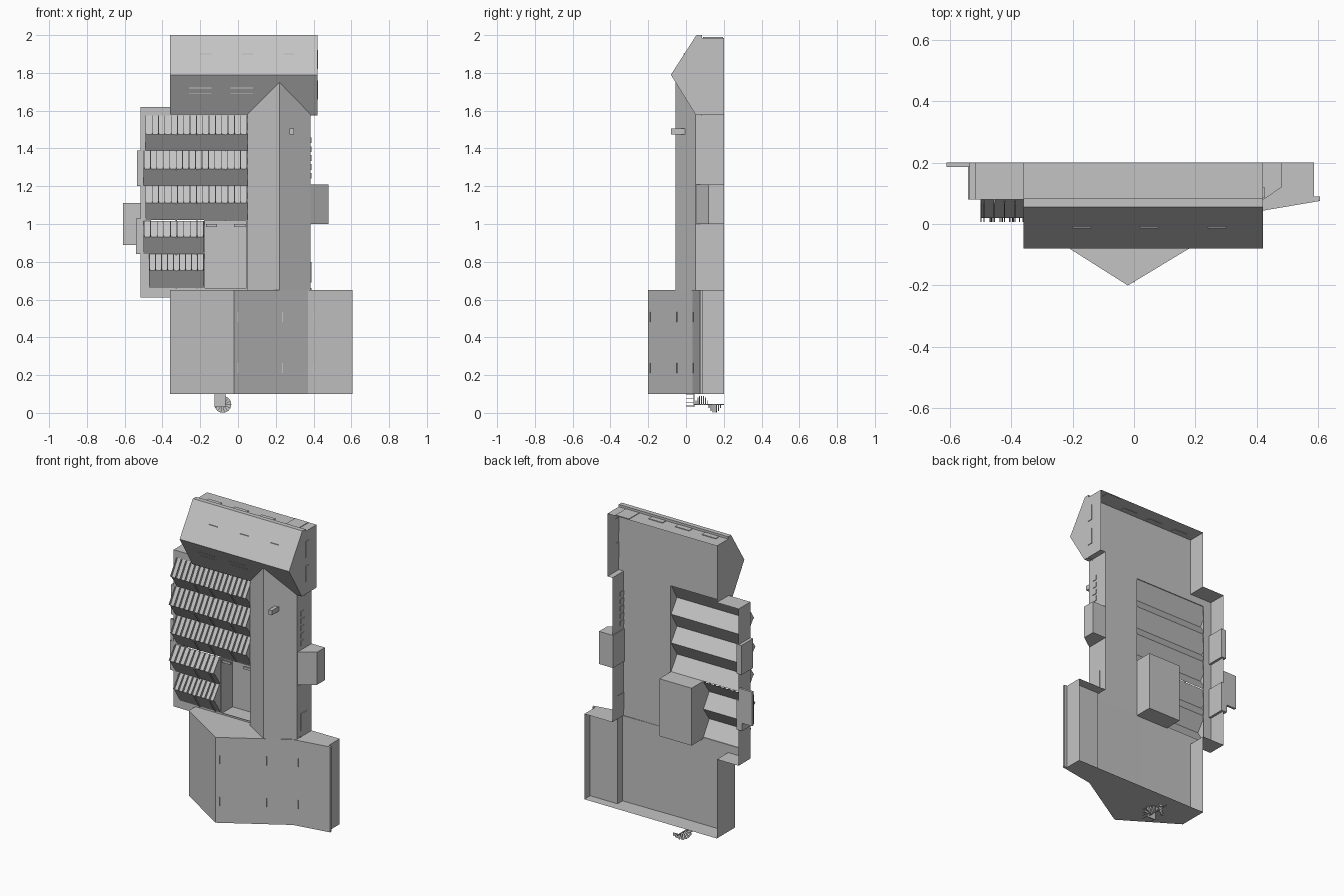
import bpy, bmesh, math
from mathutils import Vector

cube = bpy.data.objects.get("Cube")
if cube:
    bpy.data.objects.remove(cube, do_unlink=True)

grey = bpy.data.materials.new("plain_grey")
grey.use_nodes = True
grey.diffuse_color = (0.55, 0.55, 0.55, 1)
grey.node_tree.nodes["Principled BSDF"].inputs["Base Color"].default_value = grey.diffuse_color


def finish(name, bm):
    bmesh.ops.recalc_face_normals(bm, faces=bm.faces)
    mesh = bpy.data.meshes.new(name)
    bm.to_mesh(mesh)
    bm.free()
    mesh.materials.append(grey)
    obj = bpy.data.objects.new(name, mesh)
    bpy.context.collection.objects.link(obj)
    return obj


def add_prism(bm, axis, points, a, b, closed=True, caps=True):
    """Extrude a 2D profile along an axis; the points use the other two axes in order."""
    def place(p, t):
        c = list(p)
        c.insert("xyz".index(axis), t)
        return bm.verts.new(c)
    low = [place(p, a) for p in points]
    high = [place(p, b) for p in points]
    n = len(points)
    for i in range(n if closed else n - 1):
        j = (i + 1) % n
        bm.faces.new((low[i], low[j], high[j], high[i]))
    if caps:
        bm.faces.new(low)
        bm.faces.new(high)


def prism(name, *args, **kw):
    bm = bmesh.new()
    add_prism(bm, *args, **kw)
    return finish(name, bm)


def add_box(bm, x0, x1, y0, y1, z0, z1):
    add_prism(bm, "z", [(x0, y0), (x1, y0), (x1, y1), (x0, y1)], z0, z1)


def boxes(name, items):
    bm = bmesh.new()
    for item in items:
        add_box(bm, *item)
    return finish(name, bm)


DECK, BACK = 0.085, 0.2

# Perimeter walls, an open ribbon that leaves the back hollow
outline = [(-0.36, 1.985), (0.42, 1.985), (0.42, 1.58), (0.385, 1.58), (0.385, 0.65),
           (0.585, 0.65), (0.585, 0.1), (-0.36, 0.1), (-0.36, 0.61), (-0.515, 0.61),
           (-0.515, 1.62), (-0.36, 1.62)]
prism("perimeter_walls", "y", [(x, z) for x, z in outline], 0.08, BACK, caps=False)

# Deck plates around the openings
boxes("deck", [(x0, x1, 0.08, DECK, z0, z1) for x0, x1, z0, z1 in (
    (-0.36, 0.42, 1.575, 1.985), (0.05, 0.385, 0.65, 1.575), (-0.515, -0.46, 0.61, 1.62),
    (-0.46, -0.36, 1.575, 1.62), (-0.46, -0.36, 0.61, 0.66), (-0.36, 0.39, 0.1, 0.66))])

# Big roofs
prism("upper_roof", "x", [(DECK, 1.58), (0.05, 1.58), (-0.08, 1.79), (0.055, 2.0),
                          (DECK, 2.0)], -0.36, 0.42)
prism("middle_roof", "z", [(0.05, 0.08), (0.05, 0.05), (0.22, -0.055), (0.385, 0.05),
                           (0.385, 0.08)], 0.65, 1.75)
prism("lower_roof", "z", [(-0.36, 0.08), (-0.36, 0.015), (-0.02, -0.2), (0.37, 0.035),
                          (0.605, 0.075), (0.605, 0.09), (0.39, 0.09)], 0.1, 0.65)
boxes("wing_soffit", [(0.39, 0.585, 0.09, 0.14, 0.1, 0.65)])

# Sawtooth skylights, hollow behind, with fins and glazing bars
teeth = [(1.575, 1.475, 1.39, -0.49, 0.05), (1.39, 1.29, 1.205, -0.5, 0.05),
         (1.205, 1.11, 1.02, -0.49, 0.05), (1.015, 0.93, 0.84, -0.5, -0.18),
         (0.84, 0.755, 0.66, -0.47, -0.18)]
shell, fins, bars = bmesh.new(), bmesh.new(), bmesh.new()
for top, ridge, low, x0, x1 in teeth:
    add_prism(shell, "x", [(0.08, top), (0.02, ridge), (0.08, low)], x0, x1, closed=False)
    count = round((x1 - x0) / 0.034)
    for i in range(count + 1):
        x = x0 + (x1 - x0 - 0.004) * i / count
        add_prism(fins, "x", [(0.08, top), (0.02, ridge), (0.007, ridge + 0.008),
                              (0.067, top)], x, x + 0.004)
    for x in (-0.33, -0.22, -0.07):
        if x < x1:
            add_prism(bars, "x", [(0.02, ridge), (0.08, low), (0.075, low - 0.003),
                                  (0.015, ridge - 0.003)], x, x + 0.006)
finish("sawtooth_skylights", shell)
finish("skylight_fins", fins)
finish("glazing_bars", bars)

# Sunken court, open at the front
cx0, cx1, cz0, cz1, t = -0.18, 0.05, 0.65, 1.02, 0.004
boxes("sunken_court", [
    (cx0, cx1, BACK - t, BACK, cz0, cz1),
    (cx0, cx0 + t, 0.08, BACK, cz0, cz1), (cx1 - t, cx1, 0.08, BACK, cz0, cz1),
    (cx0, cx1, 0.08, BACK, cz0, cz0 + t), (cx0, cx1, 0.08, BACK, cz1 - t, cz1)])
boxes("court_railing", [(x, x + 0.06, 0.08, 0.09, 0.985, 1.0) for x in (-0.17, -0.02)])

# Projections on both sides
boxes("right_bays", [(-0.535, -0.5, 0.08, BACK, 1.2, 1.39),
                     (-0.54, -0.5, 0.08, BACK, 0.84, 1.03),
                     (-0.61, -0.515, 0.185, BACK, 0.89, 1.11)])
prism("left_bay", "z", [(0.38, 0.05), (0.48, 0.12), (0.48, BACK), (0.38, BACK)], 1.0, 1.21)
boxes("chimney", [(0.273, 0.297, -0.08, 0.0, 1.475, 1.505)])

# Windows as thin plates on the walls
boxes("end_wall_windows", [(x, x + 0.1, 0.09, 0.125, 1.983, 1.989) for x in (-0.3, -0.11, 0.08)]
      + [(0.27, 0.365, 0.09, 0.195, 1.983, 1.989)])
boxes("gable_windows", [(0.418, 0.424, 0.085, 0.12, z, z + 0.1) for z in (1.66, 1.82)])
boxes("left_wall_windows", [(0.383, 0.389, 0.085, 0.12, 1.24 + 0.047 * i, 1.27 + 0.047 * i)
                            for i in range(5)]
      + [(0.383, 0.389, 0.085, 0.15, 0.69, 0.8)])


# Narrow slots set on the sloping roofs
def lower_y(x):
    if x < -0.02:
        return -0.2 - 0.632 * (x + 0.02)
    return -0.2 + 0.603 * (x + 0.02) if x < 0.37 else 0.035 + 0.17 * (x - 0.37)


def upper_y(z):
    return -0.08 + (0.643 if z > 1.79 else -0.619) * (z - 1.79)


boxes("lower_roof_slots", [(x - 0.002, x + 0.002, lower_y(x) - 0.003, lower_y(x) + 0.003,
                            z, z + 0.055)
                           for x in (0.0, 0.235, 0.4) for z in (0.21, 0.48)])
boxes("upper_roof_slots", [(x, x + w, upper_y(z) - 0.003, upper_y(z) + 0.003, z - 0.002, z + 0.002)
                           for x, z, w in ((-0.2, 1.9, 0.06), (0.02, 1.9, 0.06), (0.24, 1.9, 0.06),
                                           (-0.26, 1.72, 0.12), (-0.26, 1.69, 0.12),
                                           (-0.04, 1.72, 0.12), (-0.04, 1.69, 0.12))])

# Spiral stair with its landing
boxes("stair_landing", [(-0.125, -0.065, 0.04, 0.045, 0.03, 0.1)])
boxes("stair_railing", [(x, x + 0.003, 0.0, 0.04, z, z + 0.003)
                        for x in (-0.125, -0.068) for z in (0.035, 0.055, 0.075, 0.095)])
steps = bmesh.new()
centre = Vector((-0.08, 0.045))
for i in range(14):
    rim = [centre + Vector((math.cos(a), math.sin(a))) * 0.045
           for a in (math.tau * i / 14, math.tau * (i + 1) / 14)]
    y = 0.05 + 0.01 * i
    add_prism(steps, "y", [tuple(centre), tuple(rim[0]), tuple(rim[1])], y, y + 0.005)
add_box(steps, -0.083, -0.077, 0.04, BACK, 0.042, 0.048)
finish("spiral_stair", steps)
